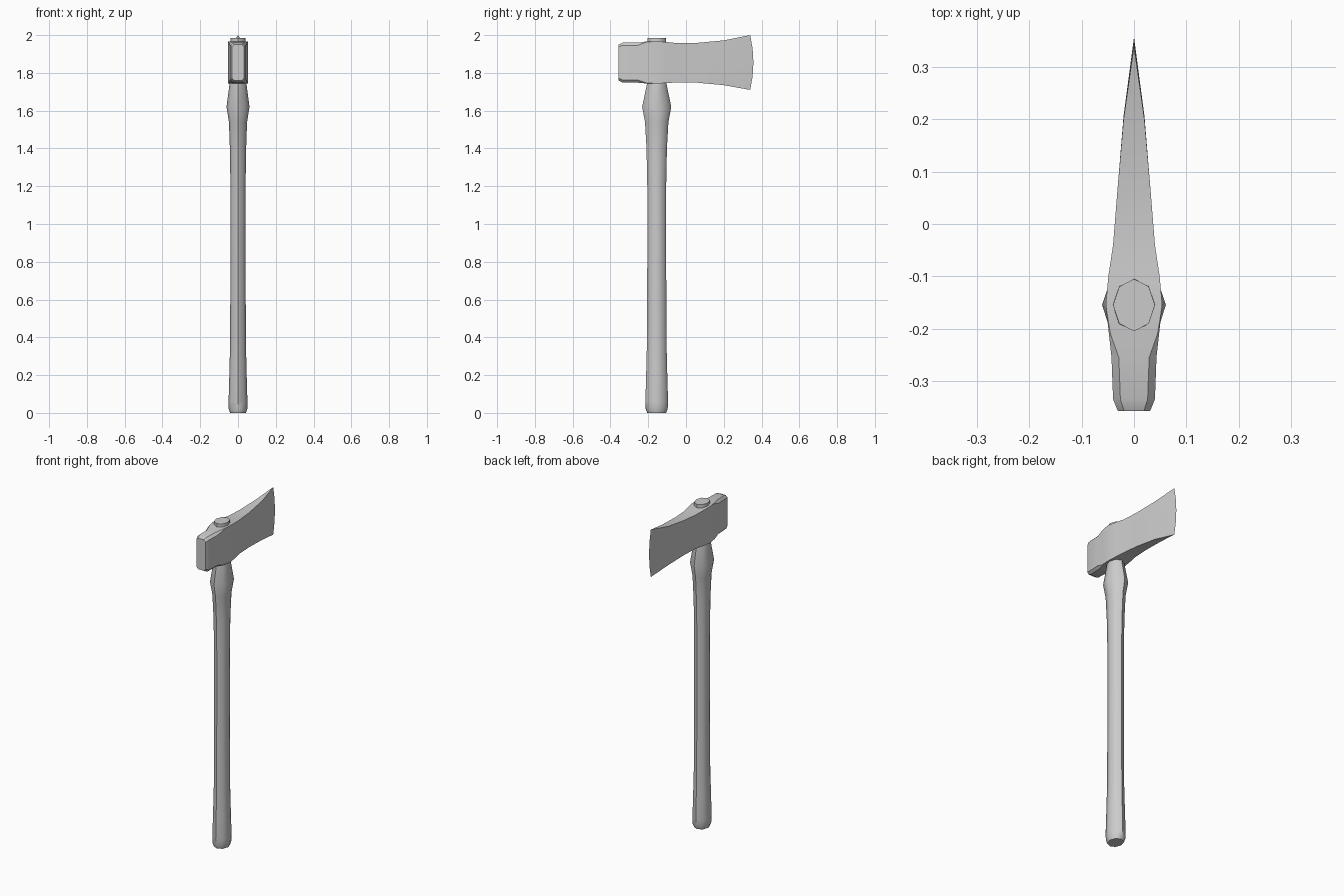
import bpy, bmesh, math

cube = bpy.data.objects.get("Cube")
if cube:
    bpy.data.objects.remove(cube, do_unlink=True)

grey = bpy.data.materials.new("plain grey")
grey.use_nodes = True
grey.diffuse_color = (0.6, 0.6, 0.6, 1)
grey.node_tree.nodes["Principled BSDF"].inputs["Base Color"].default_value = (0.6, 0.6, 0.6, 1)


def loft(name, rings, angle):
    """Skin a list of equal-length point rings and cap both ends."""
    bm = bmesh.new()
    loops = [[bm.verts.new(p) for p in ring] for ring in rings]
    n = len(loops[0])
    for a, b in zip(loops, loops[1:]):
        for i in range(n):
            j = (i + 1) % n
            bm.faces.new((a[i], a[j], b[j], b[i]))
    bm.faces.new(loops[0])
    bm.faces.new(loops[-1])
    bmesh.ops.remove_doubles(bm, verts=bm.verts, dist=0.0005)
    bmesh.ops.recalc_face_normals(bm, faces=bm.faces)
    mesh = bpy.data.meshes.new(name)
    bm.to_mesh(mesh)
    bm.free()
    mesh.materials.append(grey)
    obj = bpy.data.objects.new(name, mesh)
    bpy.context.collection.objects.link(obj)
    bpy.ops.object.select_all(action='DESELECT')
    obj.select_set(True)
    bpy.context.view_layer.objects.active = obj
    bpy.ops.object.shade_smooth_by_angle(angle=math.radians(angle))
    return obj


# Handle: eight-sided oval sections (z, half width, half depth)
handle_y = -0.155
handle = [(0, .042, .05), (.02, .049, .058), (.06, .05, .06), (.2, .046, .056),
          (.36, .042, .052), (.8, .04, .05), (1.2, .04, .05), (1.4, .043, .054),
          (1.54, .048, .062), (1.62, .061, .077), (1.74, .045, .052),
          (1.985, .04, .05)]


def oval(z, rx, ry):
    turns = [i * math.pi / 4 for i in range(8)]
    return [(rx * math.cos(a), handle_y + ry * math.sin(a), z) for a in turns]


loft("handle", [oval(*s) for s in handle], 50)

# Head: sections (y, half width, bottom, top, chamfer, forward bow)
head = [(-.357, .031, 1.76, 1.95, .012, 0), (-.335, .040, 1.748, 1.96, .014, 0),
        (-.255, .043, 1.748, 1.96, .014, 0), (-.21, .048, 1.744, 1.966, .003, 0),
        (-.155, .054, 1.744, 1.967, 0, 0), (-.1, .049, 1.746, 1.963, 0, 0),
        (-.04, .040, 1.75, 1.957, 0, 0), (.06, .032, 1.748, 1.959, 0, 0),
        (.2, .020, 1.735, 1.972, 0, .006), (.34, 0, 1.71, 2.0, 0, .017)]


def head_ring(y, w, low, high, chamfer, bow):
    mid, half = (low + high) / 2, (high - low) / 2
    levels = [-1, -.5, 0, .5, 1]
    side = [(w, y + bow * (1 - t * t), mid + t * (half - chamfer)) for t in levels]
    side = [(w - chamfer, y, low)] + side + [(w - chamfer, y, high)]
    return side + [(-x, yy, z) for x, yy, z in reversed(side)]


loft("axe_head", [head_ring(*s) for s in head], 30)
